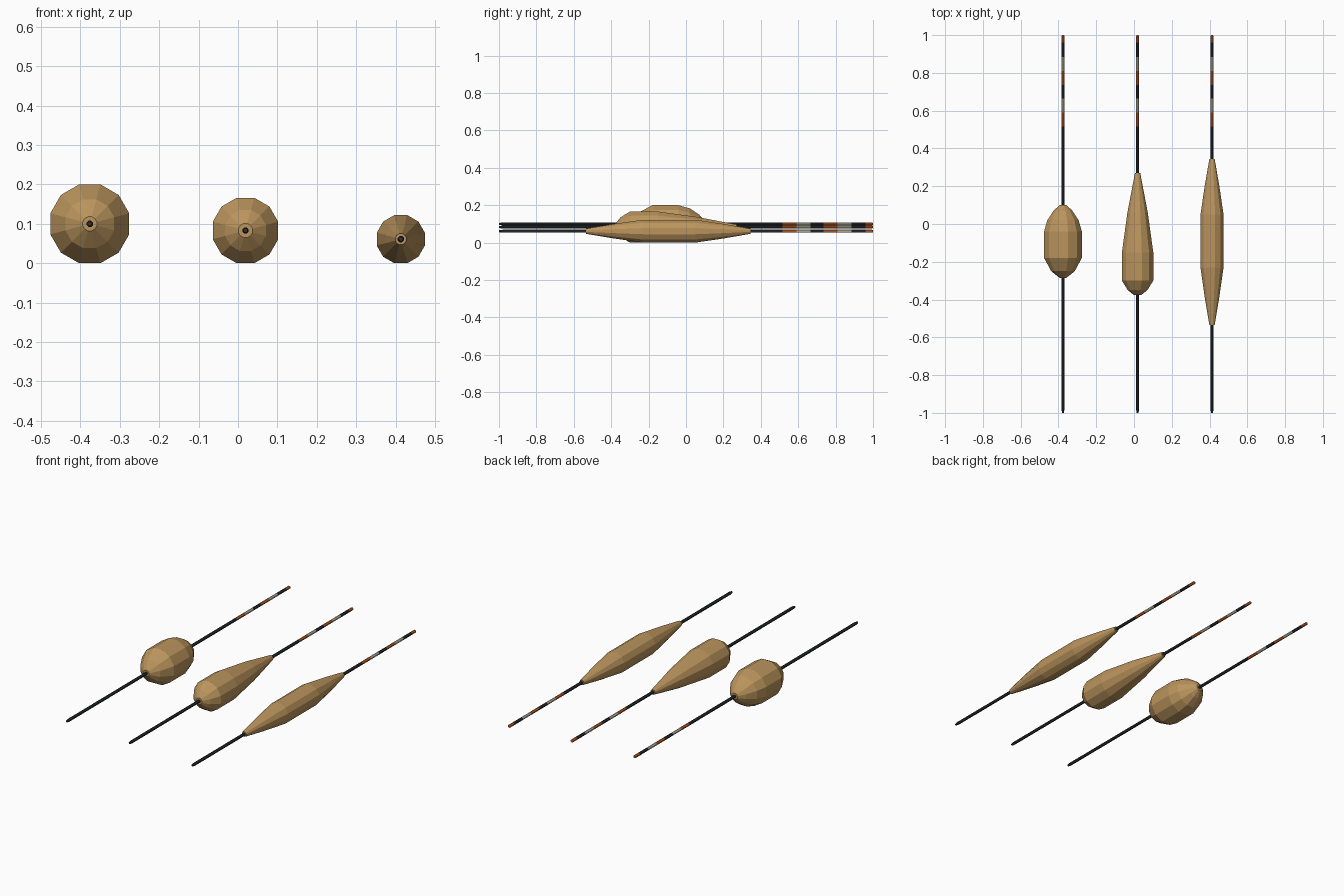
import bpy
import bmesh
import math

if "Cube" in bpy.data.objects:
    bpy.data.objects.remove(bpy.data.objects["Cube"])


def material(name, color):
    m = bpy.data.materials.new(name)
    m.diffuse_color = (*color, 1)
    m.use_nodes = True
    m.node_tree.nodes["Principled BSDF"].inputs["Base Color"].default_value = m.diffuse_color
    return m


WOOD = material("cork_wood", (0.50, 0.30, 0.11))
BLACK = material("black", (0.03, 0.035, 0.04))
ORANGE = material("orange", (0.70, 0.16, 0.03))
CREAM = material("cream", (0.72, 0.68, 0.52))


def lathe(name, x, z, profile, sides, mats, bands=None):
    """Flat-shaded solid along y; profile = (y, half width across flats)."""
    bm = bmesh.new()
    rings = []
    for y, r in profile:
        R = r / math.cos(math.pi / sides)
        ring = []
        for i in range(sides):
            a = 2 * math.pi * (i + 0.5) / sides
            ring.append(bm.verts.new((x + R * math.cos(a), y, z + R * math.sin(a))))
        rings.append(ring)
    for k, (lo, hi) in enumerate(zip(rings, rings[1:])):
        for i in range(sides):
            j = (i + 1) % sides
            f = bm.faces.new((lo[i], lo[j], hi[j], hi[i]))
            f.material_index = bands[k] if bands else 0
    bm.faces.new(rings[0]).material_index = bands[0] if bands else 0
    bm.faces.new(rings[-1]).material_index = bands[-1] if bands else 0
    bmesh.ops.recalc_face_normals(bm, faces=bm.faces)
    mesh = bpy.data.meshes.new(name)
    bm.to_mesh(mesh)
    bm.free()
    for m in mats:
        mesh.materials.append(m)
    bpy.context.collection.objects.link(bpy.data.objects.new(name, mesh))


# Float bodies: x position, height of axis, profile along y
floats = {
    "round": (-0.376, 0.100, [(-0.285, 0.018), (-0.25, 0.062), (-0.18, 0.10),
                              (-0.04, 0.10), (0.02, 0.083), (0.07, 0.050), (0.10, 0.018)]),
    "teardrop": (0.019, 0.083, [(-0.377, 0.018), (-0.35, 0.052), (-0.30, 0.083),
                                (-0.15, 0.083), (0.06, 0.054), (0.27, 0.014)]),
    "slim": (0.413, 0.061, [(-0.535, 0.014), (-0.385, 0.039), (-0.23, 0.061),
                            (0.05, 0.061), (0.20, 0.039), (0.345, 0.014)]),
}

# Stem colour bands: 0 black, 1 orange, 2 cream
stops = [-1, -0.98, 0.515, 0.59, 0.665, 0.735, 0.81, 0.885, 0.96, 0.995, 1]
bands = [0, 0, 1, 2, 0, 1, 2, 0, 1, 1]
stem = [(y, 0.005 if abs(y) == 1 else 0.008) for y in stops]

for kind, (x, z, profile) in floats.items():
    lathe(kind + "_float_body", x, z, profile, 12, [WOOD])
    lathe(kind + "_float_stem", x, z, stem, 8, [BLACK, ORANGE, CREAM], bands)
